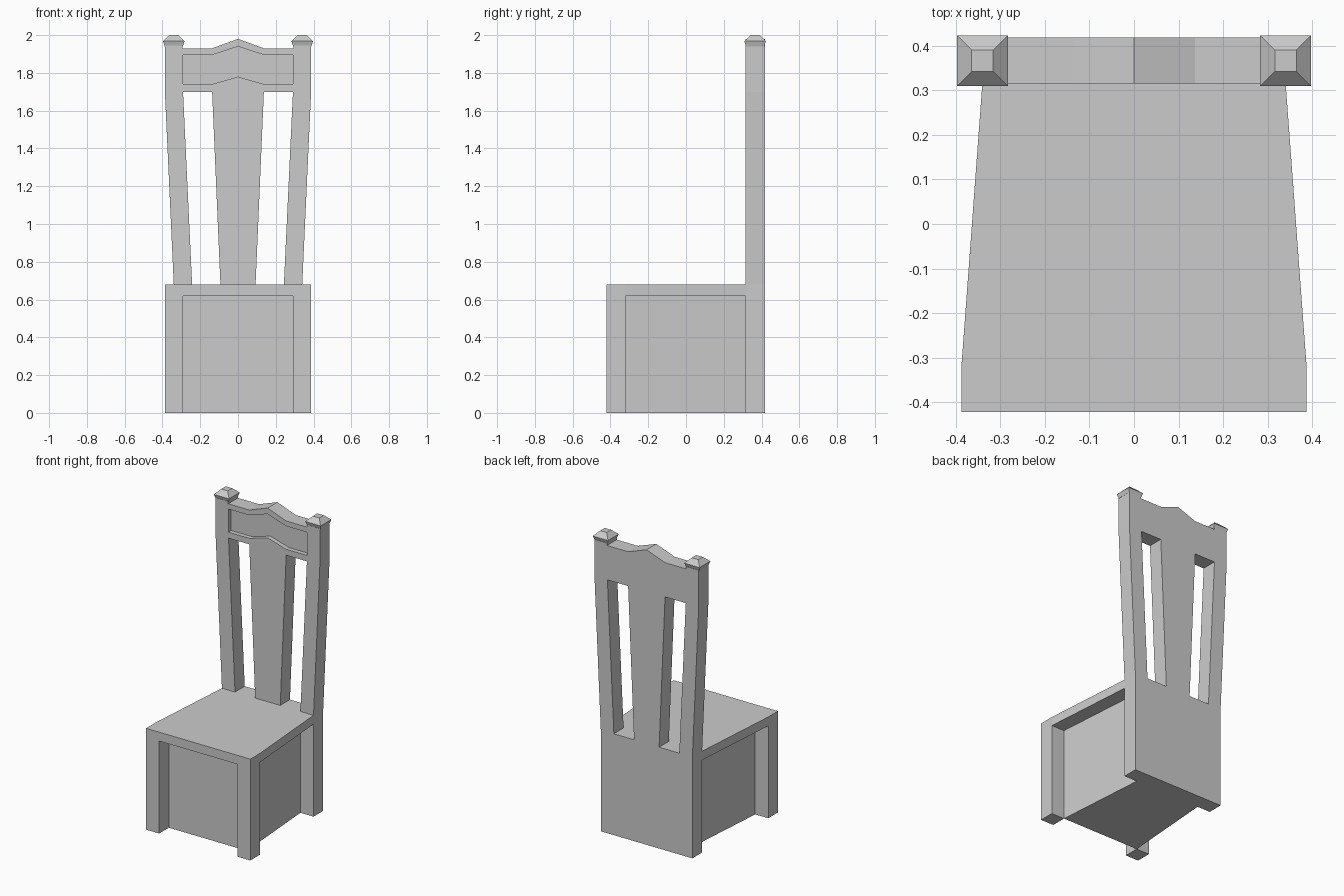
import bpy, bmesh

if "Cube" in bpy.data.objects:
    bpy.data.objects.remove(bpy.data.objects["Cube"])


def loft(name, rings):
    """Closed solid through a list of equal-length vertex rings."""
    bm = bmesh.new()
    vs = [[bm.verts.new(p) for p in ring] for ring in rings]
    n = len(rings[0])
    bm.faces.new(vs[0])
    bm.faces.new(vs[-1])
    for a, b in zip(vs, vs[1:]):
        for i in range(n):
            j = (i + 1) % n
            bm.faces.new((a[i], a[j], b[j], b[i]))
    bmesh.ops.recalc_face_normals(bm, faces=bm.faces)
    me = bpy.data.meshes.new(name)
    bm.to_mesh(me)
    bm.free()
    ob = bpy.data.objects.new(name, me)
    bpy.context.collection.objects.link(ob)
    return ob


def prism_z(name, pts, z0, z1):
    return loft(name, [[(x, y, z) for x, y in pts] for z in (z0, z1)])


def prism_y(name, pts, y0, y1):
    return loft(name, [[(x, y, z) for x, z in pts] for y in (y0, y1)])


def mirrored(half):
    """Complete a right-hand half outline with its mirror image."""
    return half + [(-x, z) for x, z in reversed(half) if x]


def square(cx, cy, h, z):
    return [(cx + sx * h, cy + sy * h, z)
            for sx, sy in ((-1, -1), (1, -1), (1, 1), (-1, 1))]


FRONT, LEG_Y, BACK0, BACK1 = -0.422, -0.32, 0.315, 0.418
SEAT_Z, RAIL_Z = 0.68, 1.70

# Seat slab, tapering toward the back
prism_z("seat", mirrored([(0.387, FRONT), (0.387, LEG_Y), (0.34, BACK0)]),
        0.62, SEAT_Z)

# Recessed box under the seat
prism_z("base_box", mirrored([(0.29, LEG_Y), (0.243, BACK0)]), 0, 0.62)

# Front legs
for side, s in (("left", -1), ("right", 1)):
    prism_z("front_leg_" + side,
            [(s * 0.29, FRONT), (s * 0.387, FRONT),
             (s * 0.387, LEG_Y), (s * 0.29, LEG_Y)], 0, 0.62)

# Back board: legs, posts and crested rail in one outline
back = prism_y("chair_back", mirrored([
    (0.34, 0), (0.34, SEAT_Z), (0.387, RAIL_Z), (0.387, 1.945), (0.293, 1.945),
    (0.293, 1.93), (0.137, 1.93), (0, 1.98)]), BACK0, BACK1)

# Cutters: two slots beside the splat and the recessed rail panel
cutters = [prism_y("slot_cutter", [(s * 0.093, SEAT_Z), (s * 0.243, SEAT_Z),
                                   (s * 0.291, RAIL_Z), (s * 0.137, RAIL_Z)],
                   BACK0 - 0.1, BACK1 + 0.1) for s in (-1, 1)]
cutters.append(prism_y("panel_cutter", [
    (-0.292, 1.74), (-0.137, 1.74), (0, 1.78), (0.137, 1.74), (0.292, 1.74),
    (0.292, 1.895), (0.137, 1.895), (0, 1.94), (-0.137, 1.895), (-0.292, 1.895)],
    BACK0 - 0.1, BACK0 + 0.03))
bpy.context.view_layer.objects.active = back
for c in cutters:
    mod = back.modifiers.new("cut", "BOOLEAN")
    mod.operation, mod.solver, mod.object = "DIFFERENCE", "EXACT", c
    bpy.ops.object.modifier_apply(modifier=mod.name)
    bpy.data.objects.remove(c)

# Post caps: flared collar with a truncated pyramid top
for side, s in (("left", -1), ("right", 1)):
    loft("post_cap_" + side, [square(s * 0.34, 0.366, h, z) for h, z in
                              ((0.048, 1.94), (0.057, 1.968), (0.024, 2.0))])
